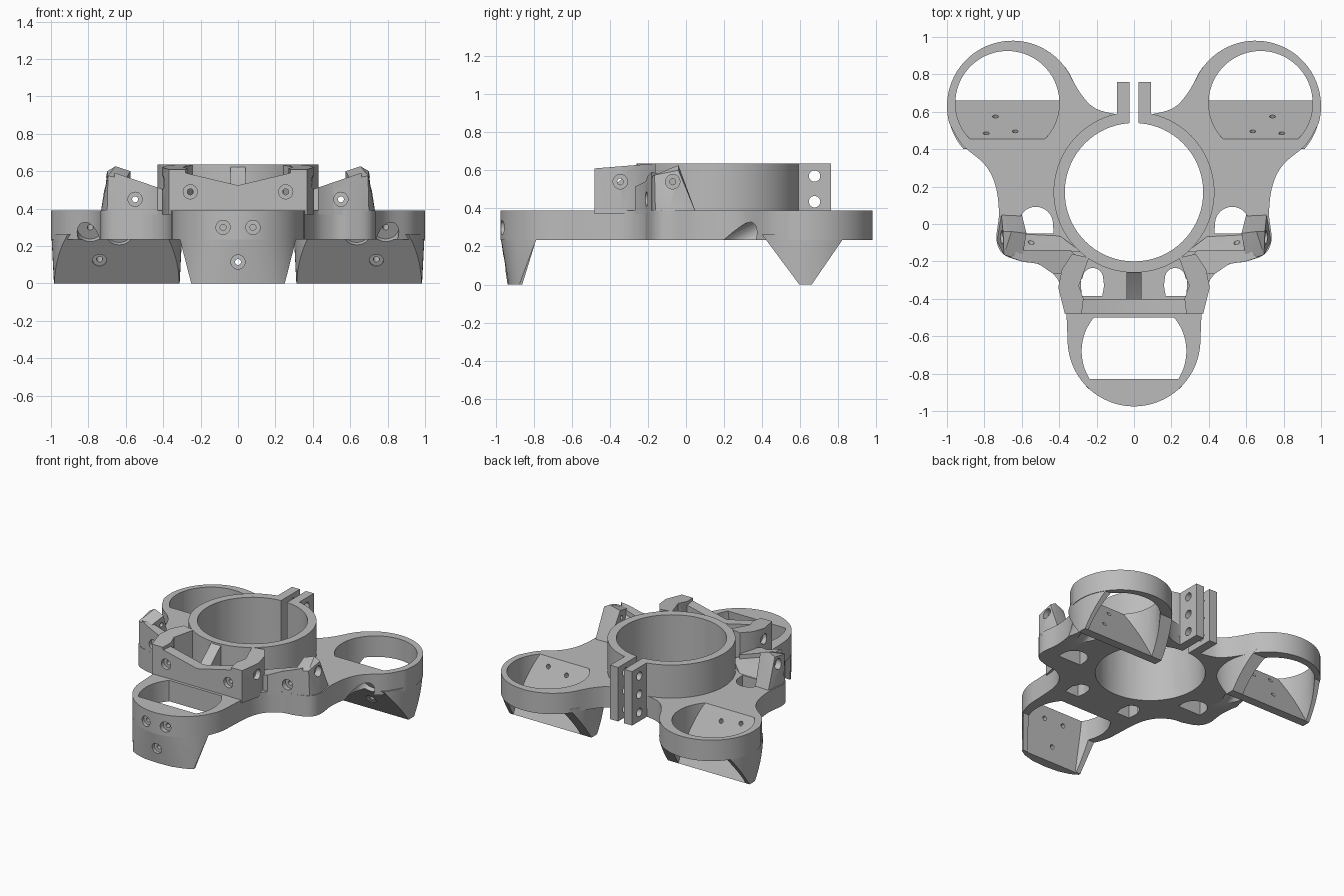
import bpy, bmesh, math
from mathutils import Vector

if "Cube" in bpy.data.objects:
    bpy.data.objects.remove(bpy.data.objects["Cube"])

grey = bpy.data.materials.new("plain grey")
grey.use_nodes = True
grey.diffuse_color = (0.5, 0.5, 0.5, 1)
grey.node_tree.nodes["Principled BSDF"].inputs["Base Color"].default_value = (0.5, 0.5, 0.5, 1)
LOW, TOP, RIM = 0.235, 0.39, 0.635


def finish(name, bm):
    bmesh.ops.recalc_face_normals(bm, faces=bm.faces)
    mesh = bpy.data.meshes.new(name)
    bm.to_mesh(mesh)
    bm.free()
    mesh.materials.append(grey)
    obj = bpy.data.objects.new(name, mesh)
    bpy.context.scene.collection.objects.link(obj)
    return obj


def loft(name, bottom, top):
    """Solid between two matching loops."""
    bm = bmesh.new()
    a = [bm.verts.new(p) for p in bottom]
    b = [bm.verts.new(p) for p in top]
    bm.faces.new(a)
    bm.faces.new(b)
    for i in range(len(a)):
        j = (i + 1) % len(a)
        bm.faces.new((a[i], a[j], b[j], b[i]))
    bmesh.ops.triangulate(bm, faces=[f for f in bm.faces if len(f.verts) > 4])
    return finish(name, bm)


def plan(name, pts, low, high):
    """Upright prism; high may be a function of x and y."""
    f = high if callable(high) else lambda x, y: high
    return loft(name, [(x, y, low) for x, y in pts], [(x, y, f(x, y)) for x, y in pts])


def section(name, pts, x0, x1):
    """Prism along x from a y-z section."""
    return loft(name, [(x0, y, z) for y, z in pts], [(x1, y, z) for y, z in pts])


def hull(name, pts):
    bm = bmesh.new()
    for p in pts:
        bm.verts.new(p)
    res = bmesh.ops.convex_hull(bm, input=bm.verts)
    bmesh.ops.delete(bm, geom=[v for v in bm.verts if not v.link_faces], context='VERTS')
    return finish(name, bm)


def arc(cx, cy, r, a0, a1, n):
    angles = [math.radians(a0 + (a1 - a0) * i / n) for i in range(n + 1)]
    return [(cx + r * math.cos(a), cy + r * math.sin(a)) for a in angles]


def cone(name, cx, cy, r0, r1, z0, z1, n=72):
    def loop(r, z):
        return [(x, y, z) for x, y in arc(cx, cy, r, 0, 360, n)[:-1]]
    return loft(name, loop(r0, z0), loop(r1, z1))


def rod(start, direction, r, length):
    bm = bmesh.new()
    bmesh.ops.create_cone(bm, cap_ends=True, segments=24, radius1=r, radius2=r, depth=length)
    obj = finish("cutter", bm)
    d = Vector(direction).normalized()
    obj.rotation_euler = d.to_track_quat('Z', 'Y').to_euler()
    obj.location = Vector(start) + d * length / 2
    return obj


def combine(obj, others, op='DIFFERENCE'):
    for other in others:
        mod = obj.modifiers.new("cut", 'BOOLEAN')
        mod.operation, mod.object, mod.solver = op, other, 'EXACT'
    bpy.context.view_layer.update()
    new = bpy.data.meshes.new_from_object(obj.evaluated_get(bpy.context.evaluated_depsgraph_get()))
    obj.modifiers.clear()
    obj.data = new
    return obj


def smooth_path(pts, n=6):
    out = []
    for i in range(len(pts) - 1):
        p = [Vector(pts[min(max(i + k, 0), len(pts) - 1)]) for k in (-1, 0, 1, 2)]
        for s in range(n):
            t = s / n
            q = 0.5 * (2 * p[1] + (p[2] - p[0]) * t + (2 * p[0] - 5 * p[1] + 4 * p[2] - p[3]) * t * t
                       + (3 * p[1] - p[0] - 3 * p[2] + p[3]) * t ** 3)
            out.append(tuple(q))
    return out + [pts[-1]]


def flip(pts, s):
    return [(p[0] * s,) + tuple(p[1:]) for p in pts]


def screw(start, d, depth=0.03, reach=0.15):
    """Counterbore plus narrow hole, entering along d."""
    back = Vector(start) - Vector(d).normalized() * 0.1
    return [rod(back, d, 0.038, 0.1 + depth), rod(back, d, 0.016, 0.1 + reach)]


# base plate outline, right half, back to front
half = smooth_path([(0, 0.58), (0.10, 0.588), (0.21, 0.62), (0.28, 0.69), (0.333, 0.778)])[:-1]
half += arc(0.65, 0.63, 0.35, 155, -15, 40)[:-1]
half += smooth_path([(0.988, 0.54), (0.92, 0.425), (0.80, 0.32), (0.742, 0.21), (0.722, 0.06), (0.735, -0.08),
                     (0.70, -0.16), (0.60, -0.2), (0.51, -0.215), (0.42, -0.28), (0.37, -0.40), (0.355, -0.62)])[:-1]
half += arc(0, -0.62, 0.355, 0, -90, 24)
outline = half + [(-x, y) for x, y in reversed(half[1:-1])]
plate = plan("base_plate", outline, LOW, TOP)

# shared cutters
bore = cone("cutter", 0, 0.17, 0.37, 0.37, -0.1, 1)
slot = plan("cutter", [(-0.025, 0.4), (0.025, 0.4), (0.025, 0.9), (-0.025, 0.9)], -0.1, 1)
front_hole = combine(section("cutter", [(-0.82, 0.5), (-0.83, 0.39), (-0.87, -0.05), (-0.5, -0.05), (-0.5, 0.5)], -1, 1),
                     [cone("cutter", 0, -0.68, 0.28, 0.28, -0.2, 1)], 'INTERSECT')
front_screws = [c for x, y, z in ((0.08, -0.965, 0.30), (-0.08, -0.965, 0.30), (0, -0.955, 0.115))
                for c in screw((x, y, z), (0, 1, 0), 0.03, 0.3)]
plate_cuts = [bore, slot, front_hole] + front_screws
parts = [plate]

for s, side in ((1, "left"), (-1, "right")):
    # rear ring opening, sloping floor and screw channels
    pod = combine(section("cutter", [(0.455, 0.6), (0.455, 0.39), (0.66, 0), (0.69, -0.05), (1.1, -0.05), (1.1, 0.6)], -1, 1),
                  [cone("cutter", s * 0.677, 0.647, 0.278, 0.278, -0.2, 1)], 'INTERSECT')
    down = Vector((0, -0.885, -0.465))
    drills = []
    for x, y in ((0.74, 0.575), (0.79, 0.485), (0.635, 0.495)):
        p = Vector((s * x, y, (0.66 - y) * 1.9))
        drills.append(rod(p - down * 0.05, down, 0.016, 0.3))
        wide = 0.038 if y > 0.55 else 0.07
        drills.append(rod(p + down * 0.07, down, wide, 0.5))
    plate_cuts += [pod] + drills

    # rear foot: tapered wedge under the ring
    foot = section(side + "_rear_foot", [(0.40, 0.262), (0.595, 0), (0.66, 0), (0.84, 0.262)], s * 0.2, s * 1.1)
    combine(foot, [cone("cutter", s * 0.648, 0.63, 0.335, 0.35, -0.02, 0.27)], 'INTERSECT')
    parts.append(combine(foot, [pod] + drills))

    # windows through the plate
    plate_cuts.append(plan("cutter", flip([(0.43, -0.05), (0.62, -0.05)] + arc(0.525, 0.0, 0.092, 0, 180, 16), s), 0, 1))
    plate_cuts.append(plan("cutter", flip([(0.17, -0.385), (0.28, -0.385), (0.285, -0.30)]
                                          + arc(0.22, -0.29, 0.055, 0, 180, 12) + [(0.16, -0.33)], s), 0, 1))

    # side bracket: low wall, inner slope, leaning post
    wall = plan(side + "_side_wall", flip([(0.66, -0.18), (0.60, -0.2), (0.51, -0.213), (0.43, -0.268), (0.33, -0.26),
                (0.28, -0.2), (0.34, -0.14), (0.62, -0.14)], s), 0.37, lambda x, y: 0.50 + (abs(x) - 0.39) * 0.34)
    slope = plan(side + "_side_slope", flip([(0.28, -0.15), (0.60, -0.15), (0.60, -0.05), (0.40, -0.06)], s), 0.37,
                 lambda x, y: 0.385 if y > -0.1 else 0.48 + (abs(x) - 0.39) * 0.34)
    post = hull(side + "_side_post", flip([(0.735, -0.09, 0.37), (0.70, -0.16, 0.37), (0.60, -0.2, 0.37), (0.58, -0.05, 0.37),
                (0.60, 0.05, 0.37), (0.71, 0.055, 0.37), (0.695, -0.165, 0.575), (0.60, -0.195, 0.56),
                (0.655, -0.04, 0.627), (0.575, -0.05, 0.60), (0.70, -0.04, 0.60)], s))
    combine(wall, [bore] + screw((s * 0.55, -0.205, 0.45), (0, 1, 0)))
    combine(slope, [bore, rod((s * 0.55, -0.3, 0.45), (0, 1, 0), 0.016, 0.5)])
    combine(post, screw((s * 0.705, -0.07, 0.54), (-s, 0, 0), 0.04))

    # front bracket arm reaching back to the collar
    arm = plan(side + "_front_arm", flip([(0.37, -0.48), (0.405, -0.34), (0.385, -0.24), (0.33, -0.16), (0.24, -0.18),
               (0.295, -0.33), (0.27, -0.40), (0.28, -0.48)], s), 0.37, lambda x, y: 0.61 + (y + 0.48) * 0.08)
    combine(arm, [bore] + screw((s * 0.395, -0.345, 0.54), (-s, 0, 0))
            + screw((s * 0.255, -0.48, 0.49), (0, 1, 0)))

    # clamp lug with three bolt holes
    lug = section(side + "_clamp_lug", [(0.52, LOW), (0.76, LOW), (0.76, RIM), (0.52, RIM)], s * 0.025, s * 0.09)
    combine(lug, [bore] + [rod((-0.3, 0.675, z), (1, 0, 0), 0.03, 0.6) for z in (0.30, 0.435, 0.57)])
    parts += [wall, slope, post, arm, lug]

# front bracket wall with a shallow V top, and centre rib
front_wall = plan("front_wall", [(-0.36, -0.478), (0, -0.478), (0.36, -0.478), (0.29, -0.40), (0, -0.40), (-0.29, -0.40)],
                  0.37, lambda x, y: 0.525 + abs(x) * 0.235)
combine(front_wall, [c for s in (1, -1) for c in screw((s * 0.255, -0.478, 0.49), (0, 1, 0))])
rib = section("centre_rib", [(-0.42, 0.37), (-0.42, 0.49), (-0.40, 0.50), (-0.25, 0.63), (-0.23, 0.63), (-0.23, 0.37)], -0.04, 0.04)

# collar
collar = combine(cone("collar", 0, 0.17, 0.43, 0.43, 0.3, RIM, 96), [bore, slot])
parts += [front_wall, combine(rib, [bore]), collar]

# front foot
tip = [(0.25, -0.86), (0.25, -0.875), (0.20, -0.905), (0.11, -0.93), (0, -0.937)]
foot_pts = [(x, y, 0.255) for x, y in arc(0, -0.62, 0.354, -27, -153, 30)]
foot_pts += [(s * x, y, 0) for x, y in tip for s in (1, -1)]
parts.append(combine(hull("front_foot", foot_pts), [front_hole] + front_screws))
combine(plate, plate_cuts)

# drop cutters, shade, and name
for obj in [o for o in bpy.context.scene.objects if o.name.startswith("cutter")]:
    bpy.data.objects.remove(obj)
for obj in bpy.context.scene.objects:
    obj.select_set(obj in parts)
bpy.context.view_layer.objects.active = plate
bpy.ops.object.shade_smooth_by_angle(angle=math.radians(30))
